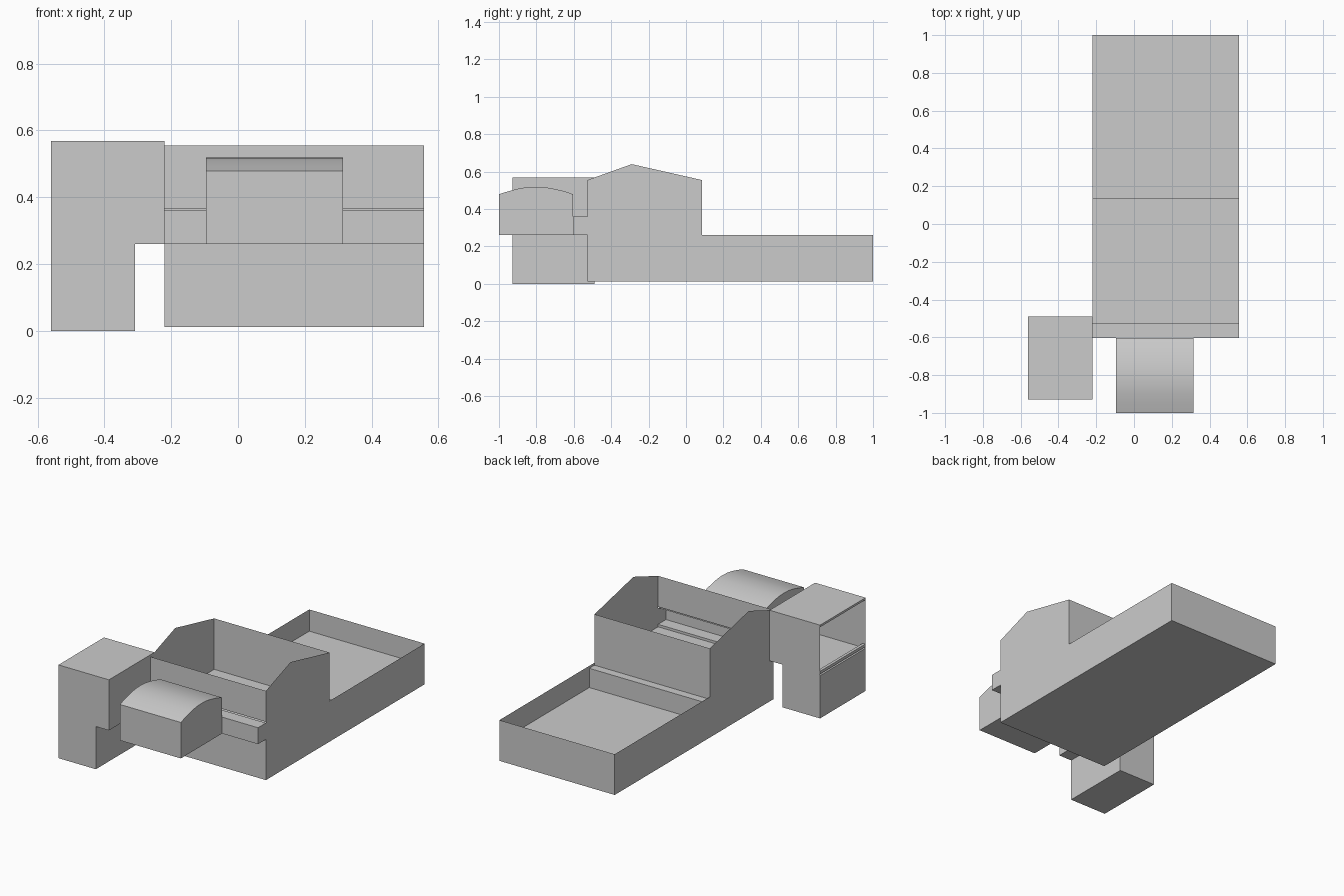
import bpy, bmesh
from math import radians

if "Cube" in bpy.data.objects:
    bpy.data.objects.remove(bpy.data.objects["Cube"])


def sweep(name, path, lo, hi, axis='X', closed=False, caps=None, smooth=False):
    """Sweep a 2D path (horizontal, z) along an axis; caps is an optional end outline."""
    bm = bmesh.new()

    def v(p, t):
        return bm.verts.new((t, p[0], p[1]) if axis == 'X' else (p[0], t, p[1]))

    a = [v(p, lo) for p in path]
    b = [v(p, hi) for p in path]
    n = len(path)
    for i in range(n if closed else n - 1):
        j = (i + 1) % n
        bm.faces.new((a[i], a[j], b[j], b[i]))
    if caps:
        for t in (lo, hi):
            bm.faces.new([v(p, t) for p in caps])
    bmesh.ops.remove_doubles(bm, verts=bm.verts, dist=1e-5)
    bmesh.ops.recalc_face_normals(bm, faces=bm.faces)
    me = bpy.data.meshes.new(name)
    bm.to_mesh(me)
    bm.free()
    ob = bpy.data.objects.new(name, me)
    bpy.context.collection.objects.link(ob)
    if smooth:
        bpy.ops.object.select_all(action='DESELECT')
        ob.select_set(True)
        bpy.context.view_layer.objects.active = ob
        bpy.ops.object.shade_smooth_by_angle(angle=radians(30))
    return ob


X0, X1 = -0.22, 0.557        # width of the main body
WALL_F, WALL_B = -0.527, 0.085

# Main body: underside, ends and the two peaked side walls
side = [(1, 0.26), (1, 0.012), (WALL_F, 0.012), (WALL_F, 0.555),
        (-0.29, 0.64), (WALL_B, 0.555), (WALL_B, 0.26)]
sweep("body_shell", [(1, 0.26), (1, 0.012), (WALL_F, 0.012), (WALL_F, 0.26)],
      X0, X1, caps=side)

# Cross walls of the open-topped tower
sweep("tower_front_wall", [(WALL_F, 0.367), (WALL_F, 0.555)], X0, X1)
sweep("tower_back_wall", [(WALL_B, 0.245), (WALL_B, 0.555)], X0, X1)

# Stepped floor running from the tray into the tower
sweep("stepped_floor", [(1, 0.128), (0.135, 0.128), (0.135, 0.245), (WALL_F, 0.245)], X0, X1)

# Hollow ledge along the front, open towards the tower
ledge = [(WALL_F, 0.26), (-0.603, 0.26), (-0.603, 0.36), (WALL_F, 0.36)]
sweep("front_ledge", ledge, X0, X1, caps=ledge)

# Front block with a rounded top
block = [(-0.603, 0.26), (-1, 0.26), (-1, 0.479), (-0.95, 0.495), (-0.9, 0.508),
         (-0.85, 0.517), (-0.8, 0.519), (-0.755, 0.517), (-0.7, 0.507),
         (-0.65, 0.495), (-0.603, 0.479)]
sweep("front_block", block, -0.096, 0.315, closed=True, caps=block, smooth=True)

# Side cabinet on a narrower leg, its upper half open on the outer side
C0, C1 = -0.928, -0.49
outline = [(-0.56, 0.568), (-0.22, 0.568), (-0.22, 0.26), (-0.308, 0.26),
           (-0.308, 0), (-0.56, 0)]
sweep("cabinet_shell", [(-0.56, 0.555)] + outline + [(-0.56, 0.26)],
      C0, C1, axis='Y', caps=outline)
sweep("cabinet_floor", [(-0.56, 0.26), (-0.22, 0.26)], C0, C1, axis='Y')
rail = [(-0.558, 0.268), (-0.54, 0.268), (-0.54, 0.285), (-0.558, 0.285)]
sweep("cabinet_rail", rail, C0, C1, axis='Y', closed=True)
